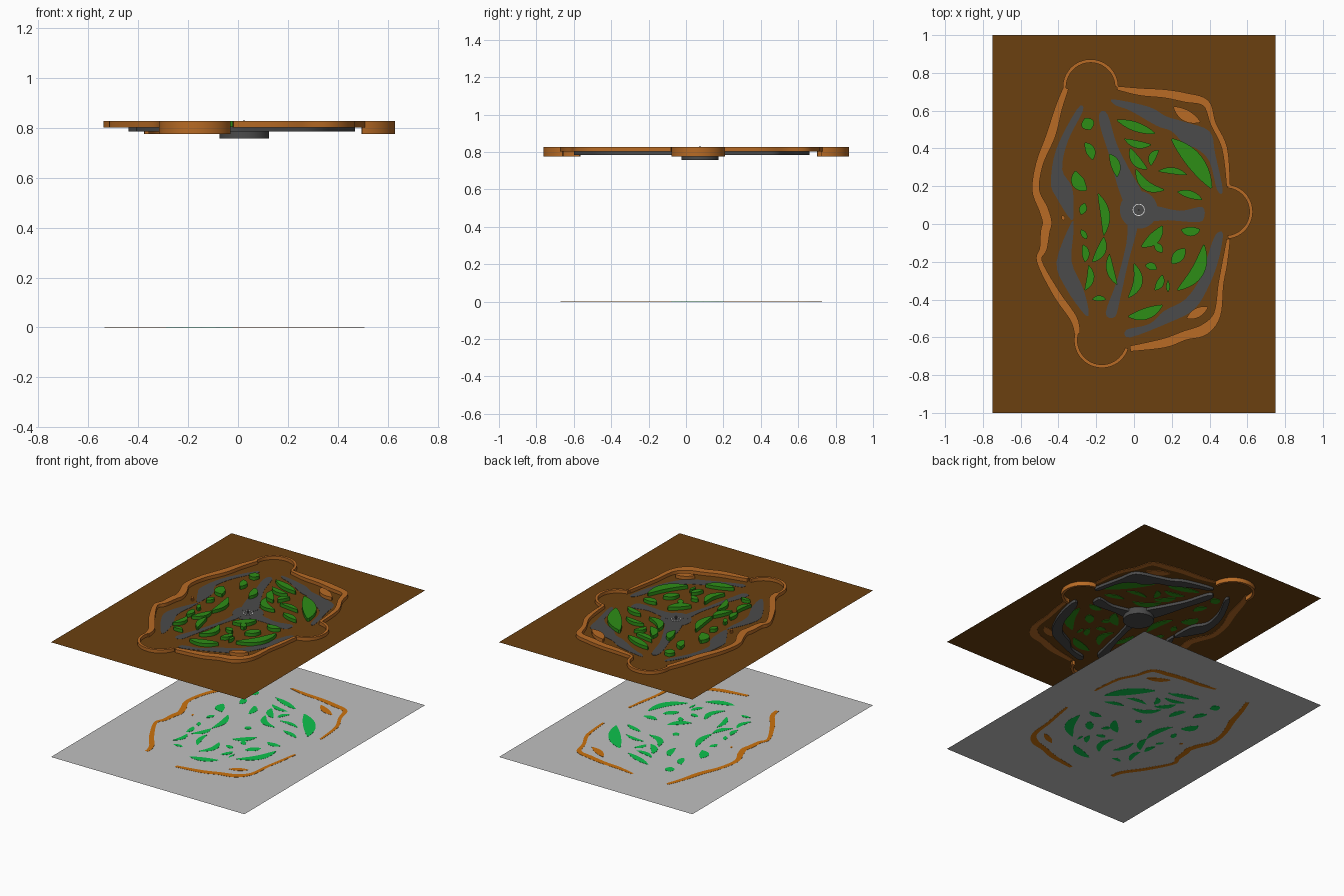
import bpy, bmesh, math
from mathutils import Vector

if "Cube" in bpy.data.objects:
    bpy.data.objects.remove(bpy.data.objects["Cube"])

# All plan coordinates below are in hundredths of a unit.
BOARD_Z = 0.805


def material(name, rgb):
    m = bpy.data.materials.new(name)
    m.diffuse_color = (*rgb, 1)
    m.use_nodes = True
    m.node_tree.nodes["Principled BSDF"].inputs["Base Color"].default_value = m.diffuse_color
    return m


BROWN = material("board brown", (0.147, 0.051, 0.005))
ORANGE = material("rim orange", (0.48, 0.147, 0.018))
GREEN = material("island green", (0.027, 0.27, 0.008))
GREY = material("channel grey", (0.07, 0.07, 0.07))
PALE = material("base pale grey", (0.53, 0.53, 0.53))
MINT = material("paint green", (0.004, 0.54, 0.075))
AMBER = material("paint orange", (0.6, 0.17, 0.004))
WHITE = material("marker white", (0.8, 0.8, 0.8))


def spline(pts, closed, steps=5):
    """Catmull-Rom curve through points of any dimension."""
    n, out = len(pts), []
    pts = [Vector(p) for p in pts]
    pick = lambda i: pts[i % n] if closed else pts[max(0, min(n - 1, i))]
    for i in range(n if closed else n - 1):
        a, b, c, d = (pick(i + k) for k in (-1, 0, 1, 2))
        for s in range(steps):
            t = s / steps
            out.append(0.5 * (2 * b + (c - a) * t + (2 * a - 5 * b + 4 * c - d) * t * t
                              + (3 * b - a - 3 * c + d) * t ** 3))
    if not closed:
        out.append(pts[-1])
    return out


def ribbon(path, scale=1.0):
    """Outline of a band along (x, y, width) points."""
    left, right = [], []
    for i, p in enumerate(path):
        d = path[min(i + 1, len(path) - 1)] - path[max(i - 1, 0)]
        n = Vector((-d.y, d.x)).normalized() * p.z * scale / 2
        left.append(p.xy + n)
        right.append(p.xy - n)
    return left + right[::-1]


def leaf(x0, y0, x1, y1, w, bend, scale=1.0):
    """Curved, pointed island outline from one tip to the other."""
    a, b = Vector((x0, y0)), Vector((x1, y1))
    side = Vector((-(b - a).y, (b - a).x)) * bend
    path = []
    for i in range(11):
        t = i / 10
        c = a.lerp(b, t) + side * math.sin(math.pi * t)
        path.append(Vector((c.x, c.y, w * max(0.12, math.sin(math.pi * t) ** 0.7))))
    return ribbon(path, scale)


def circle(x, y, r, n=32):
    return [Vector((x + r * math.cos(2 * math.pi * i / n), y + r * math.sin(2 * math.pi * i / n)))
            for i in range(n)]


def arc(x, y, r, a0, a1, w, n=32):
    pts = []
    for i in range(n + 1):
        a = math.radians(a0 + (a1 - a0) * i / n)
        pts.append(Vector((x + r * math.cos(a), y + r * math.sin(a), w)))
    return ribbon(pts)


def prisms(name, outlines, z0, z1, mat):
    """One object made of upright prisms."""
    bm = bmesh.new()
    for o in outlines:
        face = bm.faces.new([bm.verts.new((p.x / 100, p.y / 100, z0)) for p in o])
        ext = bmesh.ops.extrude_face_region(bm, geom=[face])
        bmesh.ops.translate(bm, vec=(0, 0, z1 - z0),
                            verts=[e for e in ext["geom"] if isinstance(e, bmesh.types.BMVert)])
    bmesh.ops.recalc_face_normals(bm, faces=bm.faces)
    me = bpy.data.meshes.new(name)
    bm.to_mesh(me)
    bm.free()
    me.materials.append(mat)
    ob = bpy.data.objects.new(name, me)
    bpy.context.collection.objects.link(ob)
    return ob


def sheet(name, z, mat):
    bpy.ops.mesh.primitive_plane_add(size=1, location=(0, 0, z))
    ob = bpy.context.object
    ob.name = name
    ob.scale = (1.5, 2, 1)
    ob.data.materials.append(mat)


# Two flat sheets
sheet("base_sheet", 0.001, PALE)
sheet("upper_board", BOARD_Z, BROWN)

# Green islands by sector: tip, tip, width, bend
upper = [(-9, 55, 11, 48, 5, 0), (-5, 45, 9, 42, 4, -.1), (20, 45, 41, 19, 9, .06),
         (-2, 40, 7, 29, 5, -.12), (13, 39, 9, 31, 4, -.15), (13, 28, 28, 26, 3.5, .08),
         (23, 17, 36, 13, 4, .05), (1, 29, 16, 18, 5, -.2)]
left = [(-26, 56, -23, 50, 7, 0), (-26, 43, -22, 34, 5, .1), (-31, 28, -25, 18, 7, -.15),
        (-19, 16, -16, -6, 5, .1), (-26, 11, -28, 5, 4, 0), (-13, 37, -9, 25, 5, .1),
        (-28, -3, -25, -8, 3, 0), (-16, -7, -22, -20, 5, .12), (-27, -11, -26, -20, 4, .1),
        (-13, -16, -9, -32, 4, -.1), (-24, -22, -26, -35, 4, .15), (-22, -40, -15, -40, 3, .1)]
right = [(15, -1, 4, -12, 6, .1), (25, -3, 35, -3, 5, -.1), (11, -10, 15, -15, 4, 0),
         (27, -13, 20, -21, 6, 0), (37, -11, 23, -35, 7, .15), (0, -21, -3, -39, 5, .2),
         (6, -22, 12, -24, 4, .1), (15, -27, 11, -35, 4, .1), (18, -30, 18, -36, 2, 0),
         (-3, -49, 15, -43, 6, -.08)]
islands = upper + left + right
prisms("green_islands", [leaf(*i) for i in islands], 0.802, 0.828, GREEN)
prisms("base_green_paint", [leaf(*i, 0.9) for i in islands], 0, 0.002, MINT)

# Wavy rim: x, y, width
rim = [
    [(-9, 72, 2), (3, 70, 4), (16, 69, 4.5), (27, 67, 5), (38, 64, 4), (42, 53, 3),
     (48, 40, 3), (50, 20, 2)],
    [(50, -8, 2), (48, -21, 3), (46, -32, 3), (44, -48, 4), (37, -56, 6), (27, -59, 5),
     (16, -63, 5), (-2, -66, 3)],
    [(-30, -58, 3), (-32, -50, 4), (-41, -37, 4), (-50, -20, 3), (-48, -13, 4), (-47, -4, 5),
     (-46, 1, 5), (-48, 8, 5), (-52, 18, 4), (-50, 32, 4), (-44, 47, 5), (-40, 61, 4),
     (-36, 72, 3)]]
rim = [spline(r, False) for r in rim]
mounds = [(21, 62, 35, 54, 6, -.05), (28, -50, 39, -44, 5, 0), (-38, 4.5, -37, 2, 2, 0)]
prisms("wavy_rim", [ribbon(r) for r in rim] + [leaf(*m) for m in mounds], 0.802, 0.828, ORANGE)
prisms("base_orange_paint", [ribbon(r, 0.8) for r in rim] + [leaf(*m, 0.8) for m in mounds],
       0, 0.002, AMBER)

# Three deeper round bays in the rim
prisms("round_bays", [arc(48.5, 6.5, 13.5, -85, 85, 1.8), arc(-17, -61.5, 13.8, -18, -200, 1.8),
                      arc(-23, 72.5, 13.8, 190, 0, 1.8)], 0.775, 0.828, ORANGE)

# Grey channels hanging under the board, flush on top
channels = [
    [(-11, 66), (8, 62), (17, 57), (27, 54), (40, 49), (43, 37), (47, 18), (44, 18), (40, 33),
     (33, 40), (27, 42), (20, 49), (12, 52), (-2, 60), (-10, 63)],
    [(-30, 61), (-41, 40), (-44, 22), (-41, 14), (-33, 2), (-32, 10), (-33, 20), (-38, 29),
     (-35, 44), (-27, 60)],
    [(-33, 1), (-41, -20), (-36, -34), (-26, -48), (-24, -46), (-27, -34), (-33, -20), (-32, -4)],
    [(47, -5), (45, -18), (40, -32), (32, -45), (19, -52), (-2, -60), (-4, -56), (8, -53),
     (16, -46), (27, -40), (35, -29), (39, -17), (43, -6)]]
arms = [
    [(-18, 59), (-18, 52), (-13, 36), (-8, 18), (-3, 9), (5, 14), (-2, 28), (-9, 42), (-14, 58)],
    [(7, 10), (24, 7), (36, 9), (37, 3), (33, 1), (18, 2), (7, 2)],
    [(-3, 3), (-4, -10), (-9, -30), (-15, -47), (-10, -49), (-7, -38), (-3, -20), (2, 0)]]
prisms("outer_channels", [spline(c, True, 4) for c in channels], 0.785, 0.8065, GREY)
prisms("hub_arms", [spline(c, True, 4) for c in arms], 0.785, 0.8065, GREY)
prisms("hub_drum", [circle(2.5, 7.5, 10)], 0.757, 0.806, GREY)

# Centre marker and its paint spot
prisms("marker_ring", [arc(2.5, 7.5, 3, 0, 359, 0.4)], 0.806, 0.809, WHITE)
prisms("marker_pin", [circle(2.5, 7.5, 0.4, 10)], 0.806, 0.831, GREY)
prisms("base_centre_spot", [circle(2.5, 7.5, 2.2, 20)], 0, 0.002, MINT)

# Soft outlines with crisp top edges
for ob in bpy.context.scene.objects:
    ob.select_set(True)
bpy.ops.object.shade_smooth_by_angle(angle=math.radians(35))
